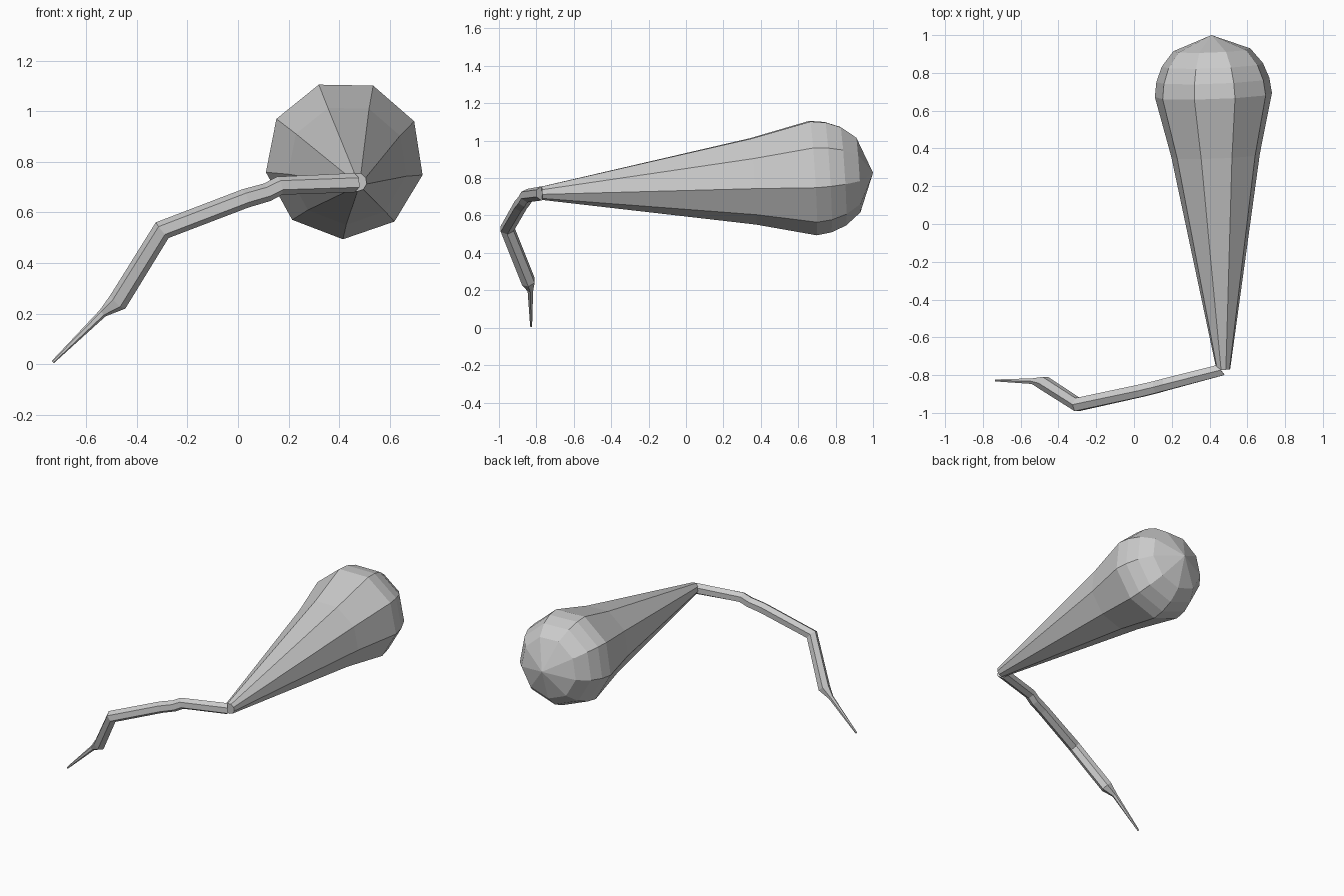
import bpy
import bmesh
from math import cos, sin, tau, radians
from mathutils import Vector

if "Cube" in bpy.data.objects:
    bpy.data.objects.remove(bpy.data.objects["Cube"])


def loft(name, path, sides, ref, phase=0.0, start_dir=None, end_dir=None, ring_dir=None):
    """Skin flat-sided rings along (x, y, z, radius) points; radius 0 makes a pole."""
    bm = bmesh.new()
    pts = [Vector(p[:3]) for p in path]
    rings = []
    for i, p in enumerate(pts):
        t_in = (p - pts[i - 1]).normalized() if i else None
        t_out = (pts[i + 1] - p).normalized() if i < len(pts) - 1 else None
        t = (t_in or t_out) + (t_out or t_in)
        if i == 0 and start_dir:
            t = Vector(start_dir)
        if i == len(pts) - 1 and end_dir:
            t = Vector(end_dir)
        if ring_dir:
            t = Vector(ring_dir)
        t.normalize()
        u = Vector(ref)
        u = (u - t * u.dot(t)).normalized()
        v = t.cross(u)
        r = path[i][3]
        if r == 0:
            rings.append([bm.verts.new(p)])
        else:
            rings.append([bm.verts.new(p + r * (u * cos(a) + v * sin(a)))
                          for a in (phase + tau * k / sides for k in range(sides))])
    for a, b in zip(rings, rings[1:]):
        for k in range(sides):
            n = (k + 1) % sides
            if len(b) == 1:
                bm.faces.new((a[k], a[n], b[0]))
            else:
                bm.faces.new((a[k], a[n], b[n], b[k]))
    for ring in (rings[0], rings[-1]):
        if len(ring) > 1:
            bm.faces.new(ring)
    bmesh.ops.recalc_face_normals(bm, faces=bm.faces)
    mesh = bpy.data.meshes.new(name)
    bm.to_mesh(mesh)
    bm.free()
    obj = bpy.data.objects.new(name, mesh)
    bpy.context.collection.objects.link(obj)
    return obj


# Nine-sided bulb: narrow neck, long flare and domed end, along a tilted axis
neck, tip = Vector((0.473, -0.77, 0.72)), Vector((0.41, 1.0, 0.828))
profile = [(-0.77, 0.037), (0.36, 0.238), (0.68, 0.315), (0.76, 0.304),
           (0.84, 0.272), (0.92, 0.207), (1.0, 0)]
bulb_path = [(*neck.lerp(tip, (y + 0.77) / 1.77), r) for y, r in profile]
loft("bulb", bulb_path, 9, (0, 0, -1), radians(1), ring_dir=tip - neck)

# Thin bent stalk ending in a tapered point
stalk_path = [
    (-0.733, -0.828, 0.008, 0.006),
    (-0.535, -0.832, 0.202, 0.017),
    (-0.475, -0.843, 0.247, 0.040),
    (-0.300, -0.956, 0.530, 0.040),
    (0.030, -0.884, 0.656, 0.038),
    (0.115, -0.864, 0.680, 0.037),
    (0.165, -0.850, 0.706, 0.037),
    (0.460, -0.773, 0.718, 0.038),
]
loft("stalk", stalk_path, 6, (0, 1, 0), radians(30), end_dir=(0.8, 0.6, 0.02))
